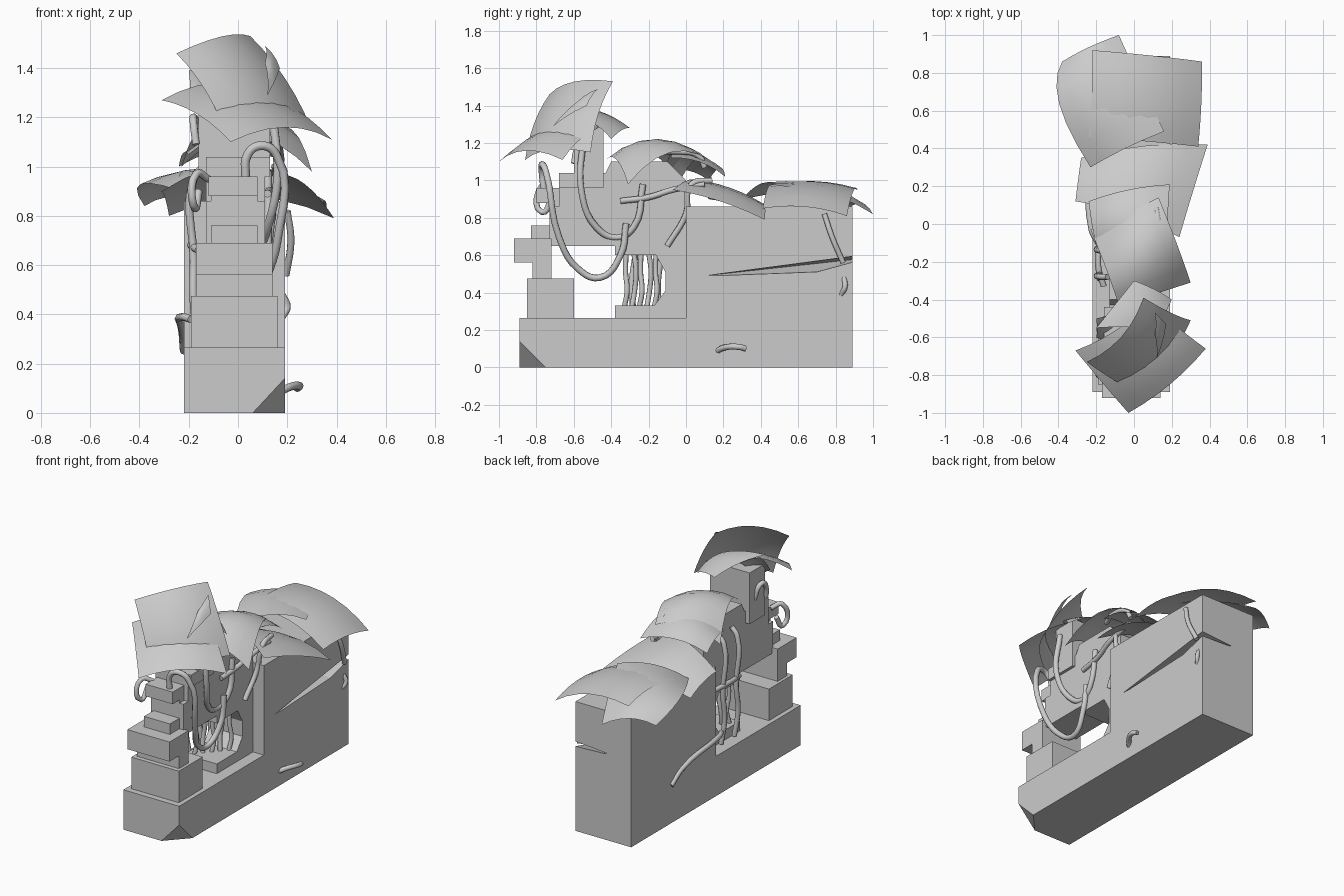
import bpy, bmesh
from mathutils import Vector

if "Cube" in bpy.data.objects:
    bpy.data.objects.remove(bpy.data.objects["Cube"])


def finish(bm, name):
    bmesh.ops.recalc_face_normals(bm, faces=bm.faces)
    me = bpy.data.meshes.new(name)
    bm.to_mesh(me)
    bm.free()
    ob = bpy.data.objects.new(name, me)
    bpy.context.collection.objects.link(ob)
    return ob


def profile(pts, x0, x1):
    """Extrude a (y, z) side profile from x0 to x1."""
    bm = bmesh.new()
    f = bm.faces.new([bm.verts.new((x0, y, z)) for y, z in pts])
    r = bmesh.ops.extrude_face_region(bm, geom=[f])
    bmesh.ops.translate(bm, vec=(x1 - x0, 0, 0),
                        verts=[v for v in r["geom"] if isinstance(v, bmesh.types.BMVert)])
    bmesh.ops.recalc_face_normals(bm, faces=bm.faces)
    return bm


def box(name, x0, x1, y0, y1, z0, z1):
    return finish(profile([(y0, z0), (y1, z0), (y1, z1), (y0, z1)], x0, x1), name)


def sheet(name, corners, bu=0.0, bv=0.0, n=6, edge=(0, 0, 0)):
    """Curved open plate: four corners in order, bulged along u and v; edge bows the u=0 side."""
    a, b, c, d = map(Vector, corners)
    nrm = (c - a).cross(d - b).normalized()
    if nrm.z < 0:
        nrm = -nrm
    bm = bmesh.new()
    g = []
    for i in range(n + 1):
        u = i / n
        for j in range(n + 1):
            v = j / n
            p = (a * (1 - u) + b * u) * (1 - v) + (d * (1 - u) + c * u) * v
            p += nrm * (bu * 4 * u * (1 - u) + bv * 4 * v * (1 - v))
            p += Vector(edge) * (4 * v * (1 - v) * (1 - u))
            g.append(bm.verts.new(p))
    for i in range(n):
        for j in range(n):
            k = i * (n + 1) + j
            f = bm.faces.new((g[k], g[k + n + 1], g[k + n + 2], g[k + 1]))
            f.smooth = True
    return finish(bm, name)


def pipe(name, pts, r=0.016):
    cu = bpy.data.curves.new(name, 'CURVE')
    cu.dimensions = '3D'
    cu.bevel_depth = r
    cu.bevel_resolution = 2
    cu.resolution_u = 5
    cu.use_fill_caps = True
    sp = cu.splines.new('BEZIER')
    sp.bezier_points.add(len(pts) - 1)
    for bp, p in zip(sp.bezier_points, pts):
        bp.co = p
        bp.handle_left_type = bp.handle_right_type = 'AUTO'
    ob = bpy.data.objects.new(name, cu)
    bpy.context.collection.objects.link(ob)
    return ob


# Main L-shaped block with a broken-off lower front corner
bm = profile([(-.89, 0), (.89, 0), (.89, .86), (0, .86), (0, .265), (-.89, .265)], -.22, .19)
bmesh.ops.bisect_plane(bm, geom=bm.verts[:] + bm.edges[:] + bm.faces[:],
                       plane_co=(.06, -.89, 0), plane_no=(1 / .13, -1 / .14, -1 / .14),
                       clear_outer=True)
bmesh.ops.holes_fill(bm, edges=[e for e in bm.edges if e.is_boundary])
body = finish(bm, "main_block")

# Crack across the right side and rear
bm = bmesh.new()
for p in [(.21, .05, .485), (.21, .70, .535), (.21, .92, .60), (.21, .92, .57),
          (.21, .70, .51), (.12, .70, .515), (-.05, .92, .58)]:
    bm.verts.new(p)
bmesh.ops.convex_hull(bm, input=bm.verts[:])
cut = finish(bm, "crack_cutter")
cut.hide_render = True
cut.hide_set(True)
mod = body.modifiers.new("crack", 'BOOLEAN')
mod.operation = 'DIFFERENCE'
mod.object = cut
mod.solver = 'EXACT'

# Torso with a polygonal arch open to the front
finish(profile([(0, .265), (-.38, .265), (-.38, .33), (-.17, .33), (-.11, .41), (-.11, .51),
                (-.16, .6), (-.38, .6), (-.38, .65), (-.73, .65), (-.73, .86), (-.68, .86),
                (-.68, 1.04), (-.43, 1.04), (-.40, 1.10), (-.1, 1.10), (0, 1.0)], -.13, .11), "torso")

# Stacked blocks of the front column and head
box("column_foot", -.19, .16, -.85, -.60, .265, .475)
box("column_low", -.17, .14, -.82, -.72, .475, .57)
box("column_shelf", -.17, .14, -.92, -.72, .56, .69)
box("column_neck", -.11, .08, -.83, -.73, .69, .76)
box("column_upper", -.11, .08, -.73, -.60, .76, .88)
box("column_chest", -.12, .08, -.80, -.68, .88, .96)
box("shoulder", -.11, .13, -.68, -.44, .96, 1.04)
box("head_block", -.16, .13, -.60, -.44, .96, 1.30)

# Curved plates on head, back and rear
sheet("head_plate_lower", [(-.31, -.67, 1.27), (-.03, -1.0, 1.10), (.38, -.66, 1.11), (.08, -.42, 1.30)], .03, .06)
sheet("head_plate_upper", [(-.25, -.73, 1.46), (-.04, -.86, 1.11), (.30, -.51, 1.15), (.05, -.39, 1.53)], .03, .06)
sheet("head_plate_back", [(-.20, -.55, 1.39), (0, -.30, 1.28), (.20, -.40, 1.22), (.12, -.55, 1.32)], .02, .02)
sheet("head_plate_side", [(-.20, -.50, 1.39), (-.20, -.60, 1.27), (-.10, -.63, 1.18), (-.08, -.45, 1.34)], .01, .01)
sheet("head_shard", [(.11, -.47, 1.49), (.11, -.58, 1.42), (.12, -.71, 1.29), (.17, -.53, 1.40)], .01, .01, 3)
sheet("back_plate", [(-.23, -.03, 1.00), (-.08, -.43, 1.11), (.30, -.31, .98), (.13, .14, 1.10)], .11, .065)
sheet("back_plate_rear", [(-.24, .12, 1.00), (-.20, -.12, 1.05), (.18, -.08, 1.12), (.19, .21, 1.02)], .03, .06)
sheet("waist_plate", [(-.31, .12, .90), (.24, -.07, .95), (.39, .42, .79), (-.28, .35, .80)], .085, .02)
sheet("rear_plate_lower", [(-.23, .30, .90), (.16, .49, .97), (-.08, 1.0, .82), (-.38, .86, .84)], .05, .04,
      edge=(-.085, .05, .02))
sheet("rear_plate_upper", [(-.24, .46, .96), (.34, .41, .85), (.36, .86, .81), (-.22, .92, .95)], .06, .03)

# Hanging cables on the right
pipe("cable_long", [(.03, -.76, .95), (.04, -.77, 1.05), (.09, -.77, 1.085), (.155, -.75, 1.05), (.16, -.68, .70),
                    (.11, -.58, .53), (.10, -.46, .48), (.12, -.35, .60), (.12, -.32, .77)], .018)
pipe("cable_neck", [(.14, -.55, 1.22), (.16, -.56, .95), (.12, -.48, .75), (.10, -.37, .695),
                    (.12, -.28, .75), (.12, -.23, .98)], .018)
pipe("cable_back", [(.12, -.35, .89), (.13, -.2, .91), (.15, -.07, .95), (.16, .1, .98)])
pipe("cable_waist", [(.12, -.1, .65), (.14, 0, .82), (.16, .03, .98), (.15, .14, 1.0)])
pipe("cable_top", [(.10, -.15, 1.15), (.13, -.05, 1.155), (.12, .07, 1.13), (.11, .10, 1.07)])
pipe("cable_rear", [(.20, .74, .82), (.215, .78, .70), (.195, .84, .56)], .015)
pipe("rear_stub", [(.18, .83, .39), (.20, .85, .43), (.18, .845, .48)], .014)
pipe("side_handle", [(.18, .17, .09), (.21, .20, .105), (.25, .28, .11), (.24, .32, .10)])

# Cables on the left
pipe("left_side_cable", [(-.19, -.10, .38), (-.225, -.03, .39), (-.225, .37, .32), (-.22, .47, .25)])
pipe("left_head_loop", [(-.15, -.50, 1.10), (-.18, -.54, 1.2), (-.18, -.58, 1.17), (-.17, -.60, 1.09)])
pipe("left_chest_loop", [(-.12, -.72, .95), (-.17, -.77, .97), (-.175, -.77, .83), (-.16, -.72, .90)])
for i, y in enumerate((-.28, -.14)):
    pipe("left_torso_cable_%d" % i, [(-.14, y, 1.0), (-.18, y, .95), (-.18, y + .01, .62),
                                     (-.18, y - .01, .45), (-.16, y, .28)])
pipe("left_cross_cable", [(-.16, -.33, .66), (-.19, -.22, .68), (-.17, -.02, .67)])

# Slightly bent hoses inside the arch
for i in range(5):
    y, x, s = -.33 + .04 * i, -.09 + .035 * i, (-1) ** i
    pipe("arch_hose_%d" % i, [(x, y, .32), (x + .01 * s, y + .015, .41),
                              (x, y + .015 - .008 * s, .51), (x, y + .01, .62)], .014)
